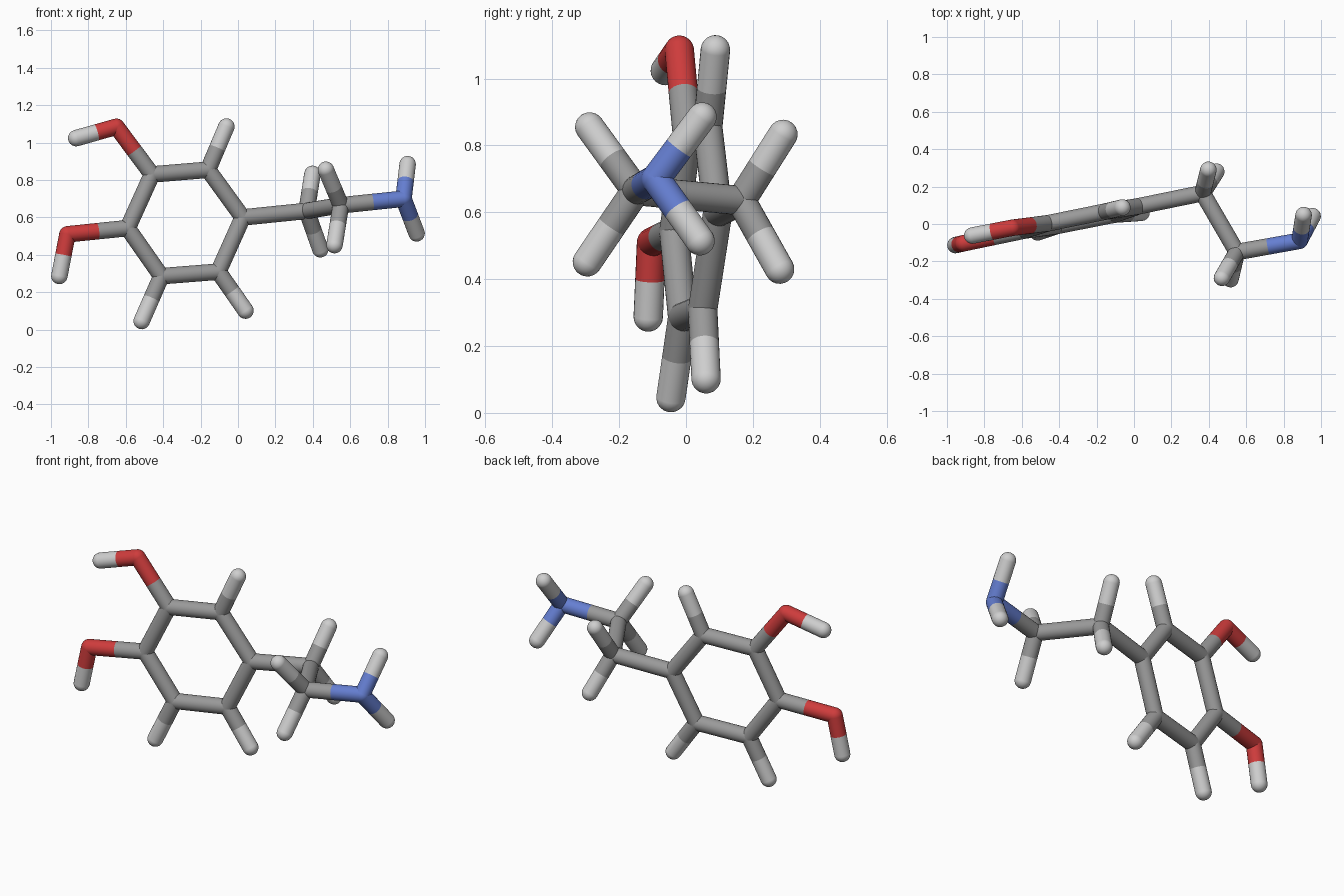
import bpy
import bmesh
from mathutils import Vector, Matrix

RADIUS = 0.044
SIDES = 24

cube = bpy.data.objects.get("Cube")
if cube:
    bpy.data.objects.remove(cube, do_unlink=True)


def make_material(name, rgb):
    mat = bpy.data.materials.new(name)
    mat.use_nodes = True
    mat.diffuse_color = (*rgb, 1)
    bsdf = mat.node_tree.nodes["Principled BSDF"]
    bsdf.inputs["Base Color"].default_value = (*rgb, 1)
    return mat


MATERIALS = {
    "carbon": make_material("mid grey", (0.32, 0.32, 0.32)),
    "hydrogen": make_material("pale grey", (0.62, 0.62, 0.62)),
    "oxygen": make_material("red", (0.62, 0.045, 0.045)),
    "nitrogen": make_material("blue", (0.13, 0.21, 0.64)),
}

# Atom positions: six-sided ring, side chain, then the outer atoms
ATOMS = {
    "carbon_ring_right": (0.025, 0.095, 0.60),
    "carbon_ring_top_right": (-0.16, 0.065, 0.855),
    "carbon_ring_top_left": (-0.46, 0.004, 0.83),
    "carbon_ring_left": (-0.59, -0.036, 0.543),
    "carbon_ring_bottom_left": (-0.41, -0.01, 0.286),
    "carbon_ring_bottom_right": (-0.105, 0.05, 0.31),
    "carbon_chain_inner": (0.367, 0.165, 0.635),
    "carbon_chain_outer": (0.55, -0.15, 0.665),
    "nitrogen_end": (0.885, -0.09, 0.70),
    "oxygen_top": (-0.65, -0.02, 1.085),
    "oxygen_left": (-0.912, -0.103, 0.51),
    "hydrogen_oxygen_top": (-0.865, -0.062, 1.024),
    "hydrogen_oxygen_left": (-0.955, -0.113, 0.287),
    "hydrogen_ring_top": (-0.062, 0.088, 1.086),
    "hydrogen_ring_bottom_left": (-0.515, -0.045, 0.046),
    "hydrogen_ring_bottom_right": (0.04, 0.06, 0.102),
    "hydrogen_inner_upper": (0.398, 0.29, 0.833),
    "hydrogen_inner_lower": (0.44, 0.28, 0.43),
    "hydrogen_outer_upper": (0.47, -0.288, 0.855),
    "hydrogen_outer_lower": (0.516, -0.295, 0.452),
    "hydrogen_amine_upper": (0.907, 0.048, 0.885),
    "hydrogen_amine_lower": (0.955, 0.042, 0.515),
}

# Bonds: the closed ring, then every remaining pair
names = list(ATOMS)
ring = names[:6]
BONDS = list(zip(ring, ring[1:] + ring[:1])) + [
    ("carbon_ring_right", "carbon_chain_inner"),
    ("carbon_chain_inner", "carbon_chain_outer"),
    ("carbon_chain_outer", "nitrogen_end"),
    ("carbon_ring_top_left", "oxygen_top"),
    ("carbon_ring_left", "oxygen_left"),
    ("oxygen_top", "hydrogen_oxygen_top"),
    ("oxygen_left", "hydrogen_oxygen_left"),
    ("carbon_ring_top_right", "hydrogen_ring_top"),
    ("carbon_ring_bottom_left", "hydrogen_ring_bottom_left"),
    ("carbon_ring_bottom_right", "hydrogen_ring_bottom_right"),
    ("carbon_chain_inner", "hydrogen_inner_upper"),
    ("carbon_chain_inner", "hydrogen_inner_lower"),
    ("carbon_chain_outer", "hydrogen_outer_upper"),
    ("carbon_chain_outer", "hydrogen_outer_lower"),
    ("nitrogen_end", "hydrogen_amine_upper"),
    ("nitrogen_end", "hydrogen_amine_lower"),
]


def build_atom(name):
    """A rounded joint with half of each bond that meets it."""
    centre = Vector(ATOMS[name])
    neighbours = [b if a == name else a for a, b in BONDS if name in (a, b)]
    bm = bmesh.new()
    for i, other in enumerate(neighbours):
        half = (Vector(ATOMS[other]) - centre) / 2
        turn = half.to_track_quat("Z", "Y").to_matrix().to_4x4()
        if i == 0:
            bmesh.ops.create_uvsphere(
                bm, u_segments=SIDES, v_segments=SIDES // 2, radius=RADIUS,
                matrix=turn)
        bmesh.ops.create_cone(
            bm, segments=SIDES, radius1=RADIUS, radius2=RADIUS,
            depth=half.length, cap_ends=False,
            matrix=Matrix.Translation(half / 2) @ turn)
    for face in bm.faces:
        face.smooth = True
    mesh = bpy.data.meshes.new(name)
    bm.to_mesh(mesh)
    bm.free()
    mesh.materials.append(MATERIALS[name.split("_")[0]])
    obj = bpy.data.objects.new(name, mesh)
    obj.location = centre
    bpy.context.collection.objects.link(obj)


for atom in ATOMS:
    build_atom(atom)
